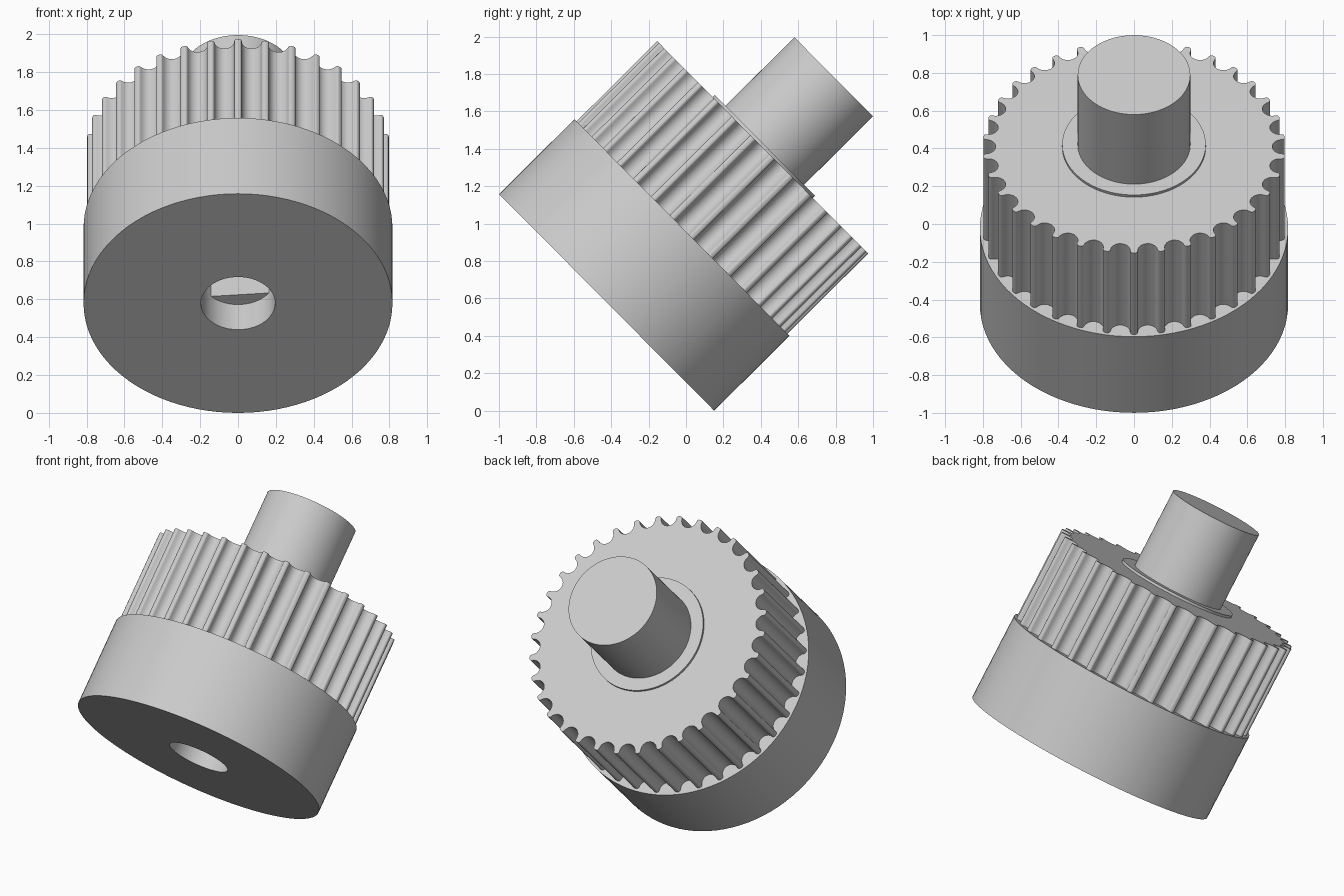
import bpy, bmesh
from math import sin, cos, pi, radians
from mathutils import Matrix

if "Cube" in bpy.data.objects:
    bpy.data.objects.remove(bpy.data.objects["Cube"], do_unlink=True)

grey = bpy.data.materials.new("light grey")
grey.use_nodes = True
colour = (0.6, 0.6, 0.6, 1)
grey.diffuse_color = colour
grey.node_tree.nodes["Principled BSDF"].inputs["Base Color"].default_value = colour

# The whole pulley leans back around x
PLACE = Matrix.Translation((0, -0.4245, 0.579)) @ Matrix.Rotation(radians(-45.2), 4, 'X')

BASE_R, BASE_H = 0.816, 0.568
GEAR_TOP = 1.176
BORE_R, BORE_STEP = 0.196, 0.188
TEETH = 34


def finish(bm, name):
    bmesh.ops.recalc_face_normals(bm, faces=bm.faces)
    mesh = bpy.data.meshes.new(name)
    bm.to_mesh(mesh)
    bm.free()
    mesh.materials.append(grey)
    obj = bpy.data.objects.new(name, mesh)
    bpy.context.collection.objects.link(obj)
    obj.matrix_world = PLACE
    bpy.ops.object.select_all(action='DESELECT')
    obj.select_set(True)
    bpy.context.view_layer.objects.active = obj
    bpy.ops.object.shade_smooth_by_angle(angle=radians(30))
    return obj


def prism(name, outline, z0, z1):
    bm = bmesh.new()
    face = bm.faces.new([bm.verts.new((x, y, z0)) for x, y in outline])
    out = bmesh.ops.extrude_face_region(bm, geom=[face], use_keep_orig=True)
    top = [v for v in out["geom"] if isinstance(v, bmesh.types.BMVert)]
    bmesh.ops.translate(bm, verts=top, vec=(0, 0, z1 - z0))
    return finish(bm, name)


def arc(radius, start, end, steps):
    return [(radius * cos(start + (end - start) * i / steps),
             radius * sin(start + (end - start) * i / steps)) for i in range(steps + 1)]


def circle(radius, steps=96):
    return arc(radius, 0, 2 * pi, steps)[:-1]


# Base drum with a round bore, spun from its section
bm = bmesh.new()
section = [bm.verts.new((r, 0, z)) for r, z in
           [(BORE_R, 0), (BASE_R, 0), (BASE_R, BASE_H), (BORE_R, BASE_H)]]
edges = [bm.edges.new((section[i], section[(i + 1) % 4])) for i in range(4)]
bmesh.ops.spin(bm, geom=section + edges, axis=(0, 0, 1), cent=(0, 0, 0),
               angle=2 * pi, steps=96, use_merge=True)
bmesh.ops.remove_doubles(bm, verts=bm.verts, dist=0.0001)
finish(bm, "base_drum")

# Flat side of the bore, set in behind a round mouth
prism("bore_flat", arc(BORE_R + 0.002, radians(33.5), radians(137), 20), BORE_STEP, BASE_H)

# Toothed wheel: round grooves between teeth with rounded tips
groove_r, tip_r, arc_centre = 0.053, 0.015, 0.785
pitch = 2 * pi / TEETH
half_land = pitch * arc_centre / 2 - groove_r - tip_r
tip = [(x + half_land, y) for x, y in arc(tip_r, pi / 2, 0, 4)]
tip = [(-x, y) for x, y in reversed(tip)] + tip
groove = arc(groove_r, pi, 2 * pi, 10)[1:-1]
wheel = []
for k in range(TEETH):
    for shape, angle in ((tip, k * pitch), (groove, (k + 0.5) * pitch)):
        for t, h in shape:
            r = arc_centre + h
            # tangential offset t, clockwise around from the front
            wheel.append((-t * cos(angle) - r * sin(angle),
                          t * sin(angle) - r * cos(angle)))
prism("toothed_wheel", wheel, BASE_H, GEAR_TOP)

# Raised collar and shaft
prism("collar", circle(0.38), GEAR_TOP, GEAR_TOP + 0.016)
prism("shaft", circle(0.298), GEAR_TOP + 0.016, 1.711)
